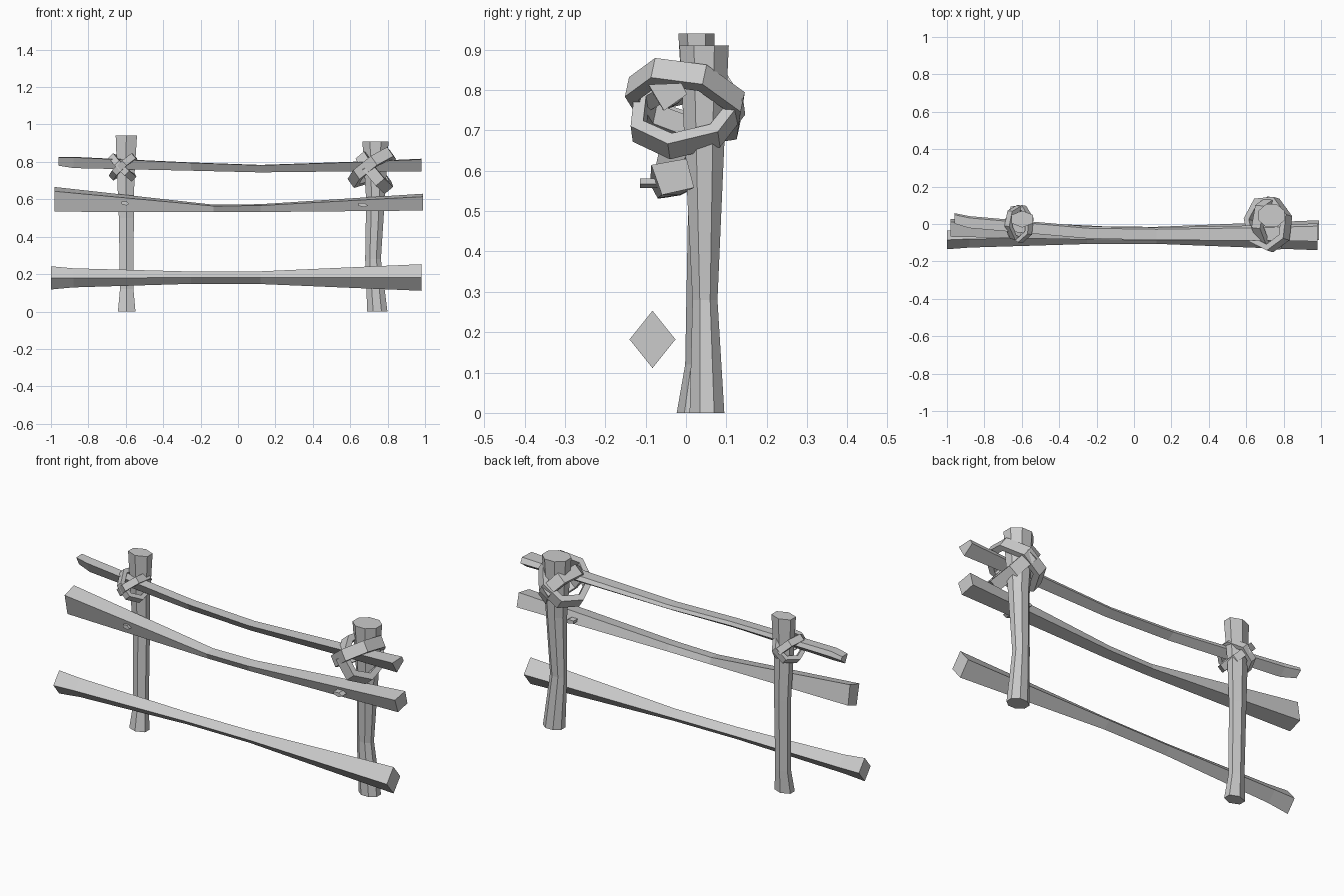
import bpy, bmesh
from math import sin, cos, pi, radians
from mathutils import Vector


def loft(name, rings, closed=False):
    """Skin a list of point rings with flat faces; cap the ends unless closed."""
    bm = bmesh.new()
    vs = [[bm.verts.new(p) for p in r] for r in rings]
    n, m = len(vs[0]), len(vs)
    for i in range(m if closed else m - 1):
        a, b = vs[i], vs[(i + 1) % m]
        for j in range(n):
            k = (j + 1) % n
            bm.faces.new((a[j], a[k], b[k], b[j]))
    if not closed:
        bm.faces.new(vs[0])
        bm.faces.new(vs[-1])
    bmesh.ops.recalc_face_normals(bm, faces=bm.faces)
    me = bpy.data.meshes.new(name)
    bm.to_mesh(me)
    bm.free()
    ob = bpy.data.objects.new(name, me)
    bpy.context.collection.objects.link(ob)
    return ob


def post(name, sides, phase, sections):
    # sections: z, centre x, centre y, half width x, half width y
    ang = [phase + 2 * pi * i / sides for i in range(sides)]
    sx, sy = max(cos(a) for a in ang), max(sin(a) for a in ang)
    loft(name, [[(x + rx * cos(a) / sx, y + ry * sin(a) / sy, z) for a in ang]
                for z, x, y, rx, ry in sections])


def rail(name, profile, sections):
    # profile: unit (y, z) corners; sections: x, centre y, centre z, half y, half z
    loft(name, [[(x, y + ry * py, z + rz * pz) for py, pz in profile]
                for x, y, z, ry, rz in sections])


def rope_loop(name, centre, angle, ru, rv, width, thick, lean=0.0, segs=7, phase=0.3):
    # flat band running round a tilted ellipse that hugs post and rail
    a = radians(angle)
    u = Vector((cos(a), 0, sin(a)))
    v = Vector((0, cos(radians(lean)), sin(radians(lean))))
    n = u.cross(v).normalized()
    c = Vector(centre)
    rings = []
    for i in range(segs):
        t = phase + 2 * pi * i / segs
        ring = []
        for dr, dn in ((0, -1), (0, 1), (-thick, 1), (-thick, -1)):
            ring.append(c + u * (ru + dr) * cos(t) + v * (rv + dr) * sin(t) + n * dn * width / 2)
        rings.append(ring)
    loft(name, rings, closed=True)


# Posts
post("left_post", 6, 0.5 * pi, [
    (0.00, -0.595, 0.015, 0.047, 0.038),
    (0.12, -0.595, 0.028, 0.036, 0.030),
    (0.50, -0.597, 0.035, 0.040, 0.030),
    (0.72, -0.600, 0.030, 0.046, 0.036),
    (0.94, -0.597, 0.026, 0.057, 0.045)])
post("right_post", 8, pi / 8, [
    (0.00, 0.745, 0.052, 0.054, 0.043),
    (0.28, 0.722, 0.047, 0.042, 0.031),
    (0.60, 0.735, 0.046, 0.050, 0.046),
    (0.91, 0.735, 0.045, 0.070, 0.061)])

# Rails
rail("bottom_rail", [(-1, 0), (0, 1), (1, 0), (0, -1)], [
    (-1.00, -0.085, 0.180, 0.050, 0.062),
    (-0.88, -0.080, 0.180, 0.046, 0.051),
    (-0.25, -0.072, 0.181, 0.035, 0.033),
    (0.12, -0.070, 0.181, 0.036, 0.034),
    (0.98, -0.083, 0.182, 0.057, 0.071)])
rail("middle_rail", [(-1, 0.65), (0.65, 1), (1, -0.6), (-0.5, -1)], [
    (-0.98, -0.020, 0.600, 0.048, 0.066),
    (-0.13, -0.050, 0.551, 0.036, 0.020),
    (0.12, -0.052, 0.553, 0.037, 0.021),
    (0.99, -0.033, 0.585, 0.053, 0.045)])
rail("top_rail", [(-1, 0.9), (0.7, 1), (1, 0.2), (-0.2, -1)], [
    (-0.96, 0.030, 0.803, 0.028, 0.023),
    (-0.88, 0.010, 0.797, 0.032, 0.030),
    (-0.25, -0.045, 0.775, 0.032, 0.022),
    (0.12, -0.052, 0.764, 0.034, 0.020),
    (0.65, -0.048, 0.776, 0.040, 0.026),
    (0.98, -0.045, 0.783, 0.048, 0.034)])

# Rope lashings crossing on each post
rope_loop("left_rope_a", (-0.613, 0.003, 0.775), 42, 0.090, 0.104, 0.036, 0.024, -8)
rope_loop("left_rope_b", (-0.617, 0.003, 0.772), -45, 0.090, 0.098, 0.036, 0.024, 6, 7, 0.6)
rope_loop("right_rope_a", (0.718, 0.002, 0.770), 35, 0.142, 0.152, 0.060, 0.034, -12)
rope_loop("right_rope_b", (0.730, 0.000, 0.745), -50, 0.125, 0.146, 0.060, 0.034, 8, 7, 0.6)

# Pegs through the middle rail
for side, x, y, z, w in (("left", -0.604, -0.085, 0.579, 0.022), ("right", 0.668, -0.114, 0.570, 0.028)):
    loft(side + "_peg", [[(x + w * cos(t), yy, z + 0.012 * sin(t) - 0.003 * cos(t))
                          for t in [2 * pi * i / 5 for i in range(5)]] for yy in (y, 0.03)])
